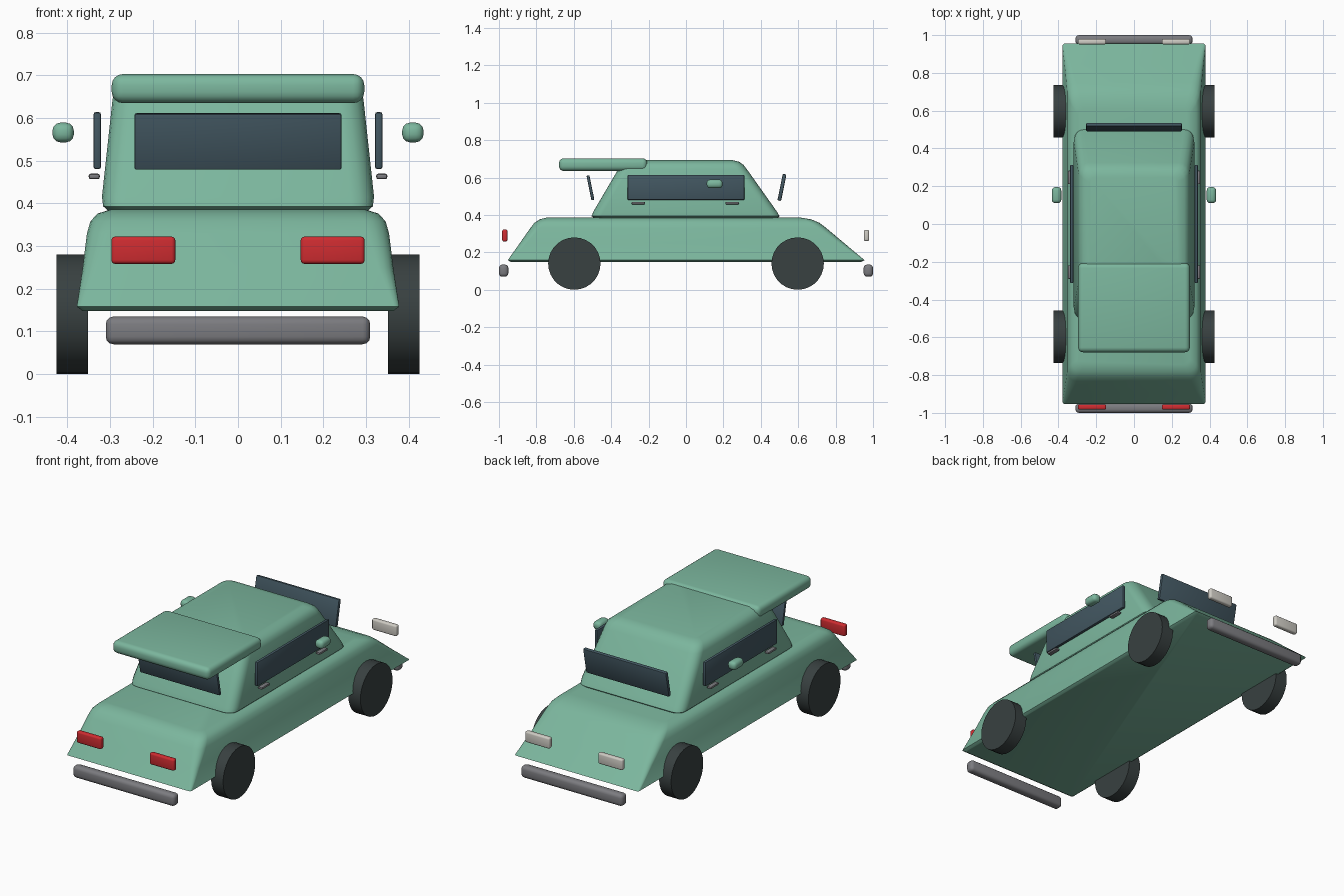
import bpy, bmesh, math
from mathutils import Matrix, Vector

cube = bpy.data.objects.get("Cube")
if cube:
    bpy.data.objects.remove(cube, do_unlink=True)


def material(name, rgb):
    m = bpy.data.materials.new(name)
    m.use_nodes = True
    m.diffuse_color = (*rgb, 1)
    m.node_tree.nodes["Principled BSDF"].inputs["Base Color"].default_value = (*rgb, 1)
    return m


GREEN = material("sage green paint", (0.2, 0.47, 0.34))
GLASS = material("dark glass", (0.055, 0.095, 0.12))
GREY = material("grey metal", (0.2, 0.2, 0.215))
RUBBER = material("black rubber", (0.04, 0.052, 0.052))
RED = material("red lamp", (0.62, 0.025, 0.03))
WHITE = material("white lamp", (0.62, 0.6, 0.55))


def finish(name, bm, mat):
    bmesh.ops.recalc_face_normals(bm, faces=bm.faces[:])
    mesh = bpy.data.meshes.new(name)
    bm.to_mesh(mesh)
    bm.free()
    mesh.materials.append(mat)
    ob = bpy.data.objects.new(name, mesh)
    bpy.context.collection.objects.link(ob)
    bpy.ops.object.select_all(action='DESELECT')
    ob.select_set(True)
    bpy.context.view_layer.objects.active = ob
    bpy.ops.object.shade_smooth_by_angle(angle=math.radians(35))
    return ob


def block(name, centre, size, bevel, mat, tilt=0, segments=3):
    """Rounded box, tilted about x."""
    bm = bmesh.new()
    bmesh.ops.create_cube(bm, size=1, matrix=Matrix.Diagonal((*size, 1)))
    bmesh.ops.bevel(bm, geom=bm.edges[:], offset=bevel, segments=segments,
                    profile=0.5, affect='EDGES')
    bm.transform(Matrix.Translation(centre) @ Matrix.Rotation(tilt, 4, 'X'))
    return finish(name, bm, mat)


def loft(name, sections, mat, corner=5):
    """Stack of rounded rectangles: height, half width, y front, y rear, radius."""
    bm = bmesh.new()
    rings = []
    for z, hx, y0, y1, r in sections:
        ring = []
        corners = ((hx - r, y1 - r), (r - hx, y1 - r), (r - hx, y0 + r), (hx - r, y0 + r))
        for q, (cx, cy) in enumerate(corners):
            for i in range(corner):
                a = (q + i / (corner - 1)) * math.pi / 2
                ring.append(bm.verts.new(Vector((cx + r * math.cos(a), cy + r * math.sin(a), z))))
        rings.append(ring)
    for low, high in zip(rings, rings[1:]):
        for i in range(len(low)):
            j = (i + 1) % len(low)
            bm.faces.new((low[i], low[j], high[j], high[i]))
    bm.faces.new(rings[0][::-1])
    bm.faces.new(rings[-1])
    return finish(name, bm, mat)


# Body shell and cabin
loft("lower_body", [
    (0.148, 0.365, -0.935, 0.935, 0.01),
    (0.158, 0.378, -0.953, 0.955, 0.012),
    (0.25, 0.364, -0.888, 0.845, 0.035),
    (0.33, 0.354, -0.832, 0.75, 0.05),
    (0.358, 0.346, -0.81, 0.713, 0.05),
    (0.376, 0.329, -0.783, 0.67, 0.045),
    (0.386, 0.297, -0.745, 0.61, 0.03)], GREEN)
loft("cabin", [
    (0.383, 0.305, -0.49, 0.49, 0.05),
    (0.393, 0.316, -0.505, 0.5, 0.05),
    (0.415, 0.319, -0.497, 0.488, 0.055),
    (0.645, 0.294, -0.362, 0.325, 0.055),
    (0.668, 0.286, -0.347, 0.307, 0.05),
    (0.684, 0.267, -0.325, 0.284, 0.045),
    (0.693, 0.235, -0.29, 0.25, 0.03)], GREEN)
block("roof_lid", (0, -0.443, 0.669), (0.592, 0.472, 0.068), 0.026, GREEN, segments=4)

# Front and rear glass, leaning outward
block("front_window", (0, -0.511, 0.545), (0.486, 0.016, 0.134), 0.005, GLASS, 0.2, 2)
block("rear_window", (0, 0.513, 0.547), (0.506, 0.02, 0.145), 0.006, GLASS, -0.2, 2)

# Bumpers
for end, s in (("front", -1), ("rear", 1)):
    block(end + "_bumper", (0, s * 0.975, 0.102), (0.62, 0.05, 0.065), 0.018, GREY)

# Parts on both sides
for side, s in (("left", 1), ("right", -1)):
    block(side + "_side_window", (s * 0.33, 0, 0.547), (0.018, 0.626, 0.134), 0.006, GLASS, segments=2)
    block(side + "_mirror", (s * 0.41, 0.153, 0.566), (0.05, 0.085, 0.046), 0.018, GREEN)
    block(side + "_front_lamp", (s * 0.222, -0.969, 0.29), (0.15, 0.028, 0.064), 0.009, RED)
    block(side + "_rear_lamp", (s * 0.222, 0.965, 0.29), (0.15, 0.028, 0.06), 0.009, WHITE)
    for end, y, wy in (("front", -0.255, -0.597), ("rear", 0.247, 0.597)):
        block(f"{side}_{end}_handle", (s * 0.337, y, 0.463), (0.026, 0.072, 0.013), 0.005, GREY, segments=2)
        bm = bmesh.new()
        bmesh.ops.create_cone(bm, cap_ends=True, segments=28, radius1=0.14, radius2=0.14, depth=0.073)
        bm.transform(Matrix.Translation((s * 0.3885, wy, 0.14)) @ Matrix.Rotation(math.pi / 2, 4, 'Y'))
        finish(f"{side}_{end}_wheel", bm, RUBBER)
